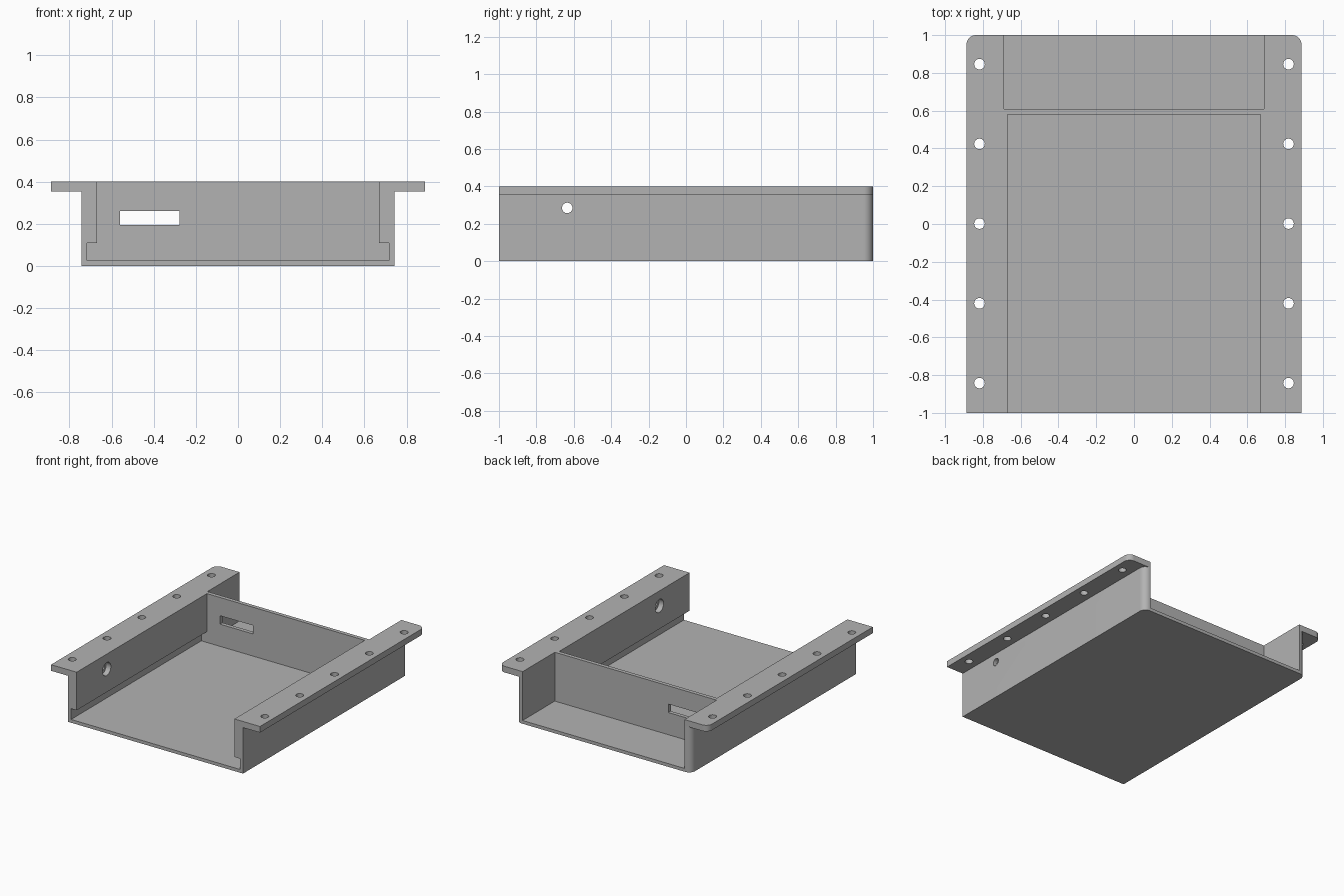
import bpy, bmesh, math
from mathutils import Matrix, Vector

cube = bpy.data.objects.get("Cube")
if cube:
    bpy.data.objects.remove(cube, do_unlink=True)

grey = bpy.data.materials.new("plain grey")
grey.use_nodes = True
colour = (0.45, 0.45, 0.45, 1)
grey.diffuse_color = colour
grey.node_tree.nodes["Principled BSDF"].inputs["Base Color"].default_value = colour


def make_object(name, bm):
    bmesh.ops.recalc_face_normals(bm, faces=bm.faces)
    mesh = bpy.data.meshes.new(name)
    bm.to_mesh(mesh)
    bm.free()
    mesh.materials.append(grey)
    obj = bpy.data.objects.new(name, mesh)
    bpy.context.collection.objects.link(obj)
    return obj


def prism(name, points, offset):
    """Extrude a closed outline of 3D points along an offset."""
    bm = bmesh.new()
    face = bm.faces.new([bm.verts.new(p) for p in points])
    result = bmesh.ops.extrude_face_region(bm, geom=[face], use_keep_orig=True)
    moved = [v for v in result["geom"] if isinstance(v, bmesh.types.BMVert)]
    bmesh.ops.translate(bm, verts=moved, vec=offset)
    return make_object(name, bm)


def plate(name, half_width, z0, z1, radius=0.05, steps=10):
    """Slab in plan with its two back corners rounded."""
    arc = [(half_width - radius + radius * math.cos(a), 1 - radius + radius * math.sin(a))
           for a in (i * math.pi / 2 / steps for i in range(steps + 1))]
    half = [(half_width, -1)] + arc
    outline = half + [(-x, y) for x, y in reversed(half)]
    return prism(name, [(x, y, z0) for x, y in outline], (0, 0, z1 - z0))


def box(name, low, high):
    (x0, y0, z0), (x1, y1, z1) = low, high
    base = [(x0, y0, z0), (x1, y0, z0), (x1, y1, z0), (x0, y1, z0)]
    return prism(name, base, (0, 0, z1 - z0))


def cylinder(name, centre, radius, length, axis):
    bm = bmesh.new()
    turn = Vector((0, 0, 1)).rotation_difference(Vector(axis)).to_matrix().to_4x4()
    bmesh.ops.create_cone(bm, cap_ends=True, segments=32, radius1=radius, radius2=radius,
                          depth=length, matrix=Matrix.Translation(centre) @ turn)
    return make_object(name, bm)


def combine(target, tool, operation):
    mod = target.modifiers.new(tool.name, "BOOLEAN")
    mod.operation, mod.solver, mod.object = operation, "EXACT", tool
    bpy.context.view_layer.objects.active = target
    bpy.ops.object.modifier_apply(modifier=mod.name)
    bpy.data.objects.remove(tool, do_unlink=True)


# Outer body with the mounting flange on top
tray = plate("enclosure_tray", 0.743, 0, 0.38)
combine(tray, plate("mounting_flange", 0.887, 0.353, 0.4), "UNION")

# Front bay with a wider guide groove along the floor
half = [(0.717, 0.025), (0.717, 0.108), (0.67, 0.108), (0.67, 0.5)]
bay = half + [(-x, z) for x, z in reversed(half)]
combine(tray, prism("front_bay", [(x, -1.1, z) for x, z in bay], (0, 1.68, 0)), "DIFFERENCE")

# Back bay, leaving the thin partition between the two
combine(tray, box("back_bay", (-0.687, 0.61, 0.025), (0.687, 1.1, 0.5)), "DIFFERENCE")

# Cable slot in the partition
combine(tray, box("cable_slot", (-0.56, 0.5, 0.195), (-0.277, 0.7, 0.26)), "DIFFERENCE")

for side in (-1, 1):
    # Flange screw holes
    for i in range(5):
        y = -0.842 + i * 0.422
        combine(tray, cylinder("screw_hole", (side * 0.818, y, 0.38), 0.028, 0.2, (0, 0, 1)),
                "DIFFERENCE")
    # Side hole, counterbored from the inside
    combine(tray, cylinder("side_hole", (side * 0.7, -0.635, 0.285), 0.028, 0.3, (1, 0, 0)),
            "DIFFERENCE")
    combine(tray, cylinder("counterbore", (side * 0.66, -0.635, 0.285), 0.05, 0.1, (1, 0, 0)),
            "DIFFERENCE")

# Smooth the rounded corners and holes, keep the edges sharp
bpy.ops.object.select_all(action="DESELECT")
tray.select_set(True)
bpy.context.view_layer.objects.active = tray
bpy.ops.object.shade_smooth_by_angle(angle=math.radians(30))
